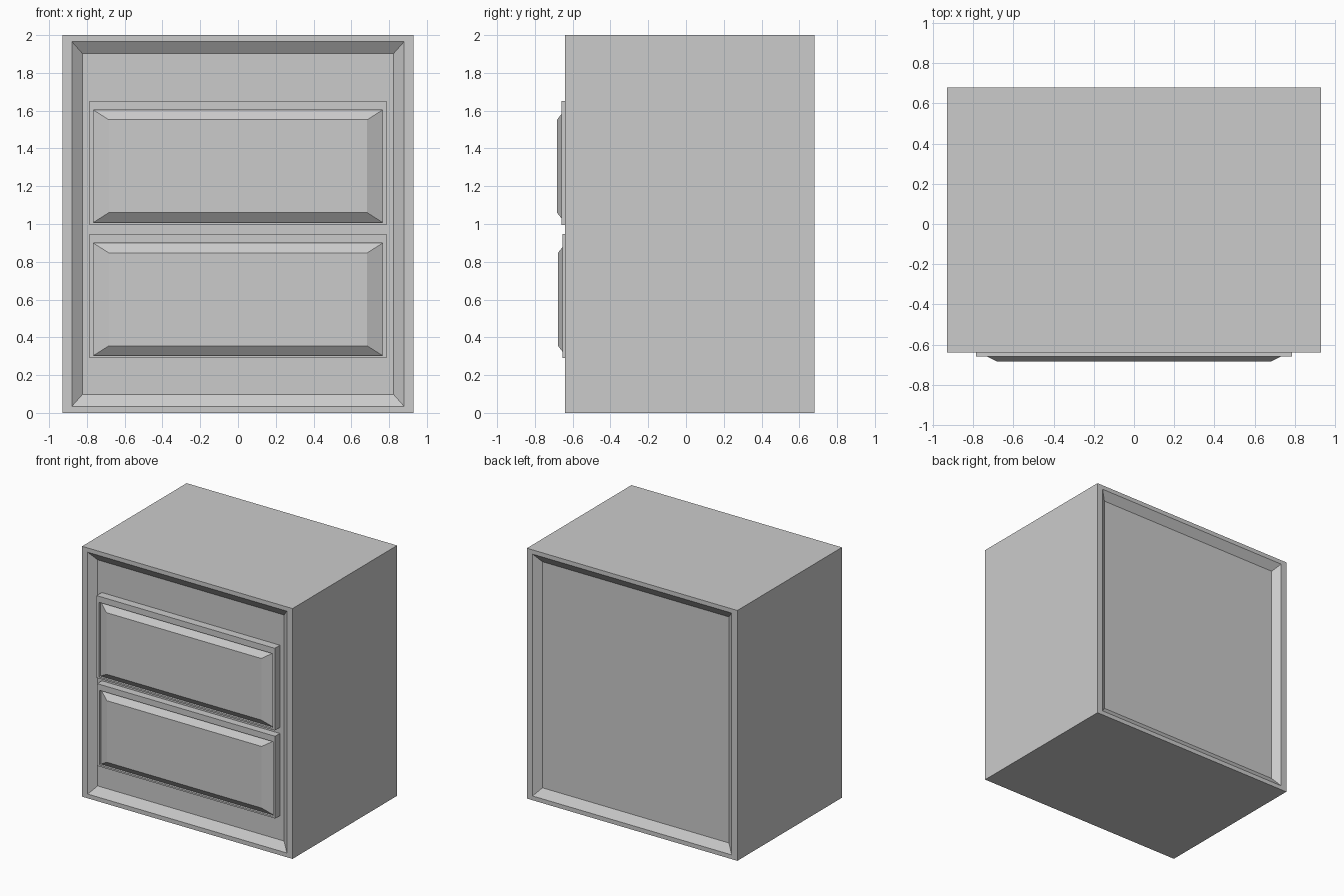
import bpy, bmesh

if "Cube" in bpy.data.objects:
    bpy.data.objects.remove(bpy.data.objects["Cube"])


def stacked_rects(name, rects):
    """Skin a series of rectangles (half width, z low, z high, y) and cap both ends."""
    bm = bmesh.new()
    loops = [[bm.verts.new(p) for p in ((-w, y, a), (w, y, a), (w, y, b), (-w, y, b))]
             for w, a, b, y in rects]
    for p, q in zip(loops, loops[1:]):
        for i in range(4):
            j = (i + 1) % 4
            bm.faces.new((p[i], p[j], q[j], q[i]))
    bm.faces.new(loops[0])
    bm.faces.new(loops[-1])
    bmesh.ops.recalc_face_normals(bm, faces=bm.faces)
    mesh = bpy.data.meshes.new(name)
    bm.to_mesh(mesh)
    bm.free()
    obj = bpy.data.objects.new(name, mesh)
    bpy.context.collection.objects.link(obj)
    return obj


# Cabinet body with a bevelled recess in front and back
FRONT, BACK, DEPTH = -0.64, 0.68, 0.045
outer, rim, panel = (0.93, 0, 2), (0.88, 0.034, 1.966), (0.824, 0.097, 1.903)
stacked_rects("cabinet_body", [
    (*panel, FRONT + DEPTH), (*rim, FRONT), (*outer, FRONT),
    (*outer, BACK), (*rim, BACK), (*panel, BACK - DEPTH)])

# Drawer fronts: frame, stepped groove and raised bevelled panel
for name, z, y in (("lower_drawer", 0.29, -0.655), ("upper_drawer", 0.995, -0.66)):
    stacked_rects(name, [
        (0.787, z, z + 0.657, FRONT + DEPTH + 0.005),
        (0.787, z, z + 0.657, y),
        (0.766, z + 0.013, z + 0.609, y),
        (0.766, z + 0.013, z + 0.609, y + 0.018),
        (0.684, z + 0.065, z + 0.557, y - 0.023)])
